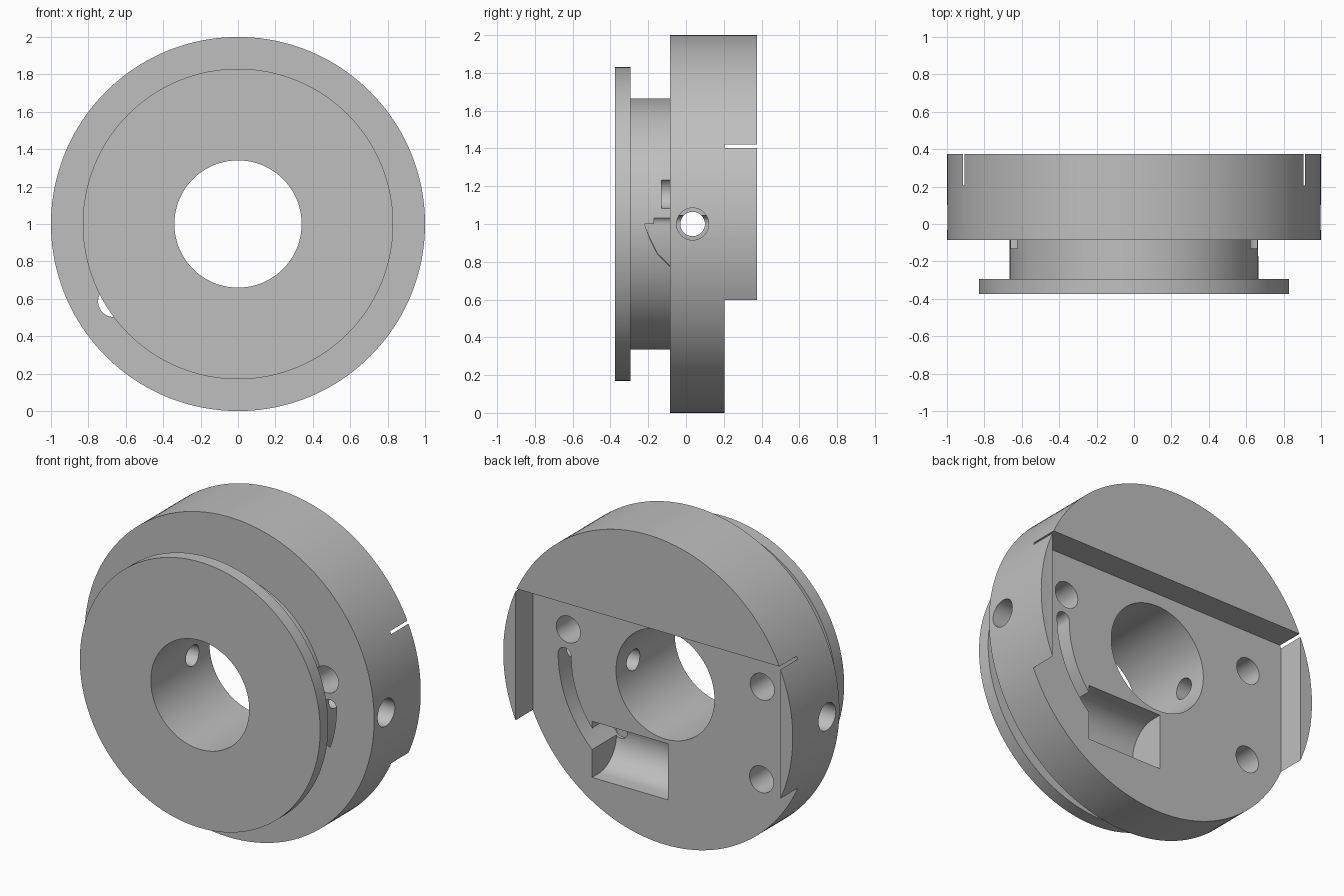
import bpy, bmesh, math
from mathutils import Matrix, Vector

if "Cube" in bpy.data.objects:
    bpy.data.objects.remove(bpy.data.objects["Cube"], do_unlink=True)

CENTRE_Z = 1.0
FLOOR_Y = 0.205      # recessed rear face
SEGMENTS = 160

metal = bpy.data.materials.new("grey_metal")
metal.use_nodes = True
grey = (0.52, 0.52, 0.52, 1)
metal.diffuse_color = grey
metal.node_tree.nodes["Principled BSDF"].inputs["Base Color"].default_value = grey


def make_object(name, bm):
    bmesh.ops.recalc_face_normals(bm, faces=bm.faces)
    mesh = bpy.data.meshes.new(name)
    bm.to_mesh(mesh)
    bm.free()
    mesh.materials.append(metal)
    obj = bpy.data.objects.new(name, mesh)
    bpy.context.collection.objects.link(obj)
    return obj


def cylinder(name, start, end, radius, segments=40):
    start, end = Vector(start), Vector(end)
    axis = end - start
    turn = axis.to_track_quat('Z', 'Y').to_matrix().to_4x4()
    bm = bmesh.new()
    bmesh.ops.create_cone(bm, cap_ends=True, segments=segments, radius1=radius,
                          radius2=radius, depth=axis.length,
                          matrix=Matrix.Translation((start + end) / 2) @ turn)
    return make_object(name, bm)


def box(name, low, high):
    low, high = Vector(low), Vector(high)
    bm = bmesh.new()
    bmesh.ops.create_cube(bm, size=1, matrix=Matrix.Translation((low + high) / 2)
                          @ Matrix.Diagonal((high - low).to_4d()))
    return make_object(name, bm)


def loft(name, rings):
    """Solid through a row of matching closed sections."""
    bm = bmesh.new()
    rows = [[bm.verts.new(p) for p in ring] for ring in rings]
    for a, b in zip(rows, rows[1:]):
        for i in range(len(a)):
            j = (i + 1) % len(a)
            bm.faces.new((a[i], a[j], b[j], b[i]))
    bm.faces.new(rows[0])
    bm.faces.new(rows[-1])
    return make_object(name, bm)


def cut(target, cutter):
    cutter.hide_render = True
    mod = target.modifiers.new("cut", 'BOOLEAN')
    mod.operation = 'DIFFERENCE'
    mod.solver = 'EXACT'
    mod.object = cutter
    bpy.context.view_layer.objects.active = target
    bpy.ops.object.modifier_apply(modifier=mod.name)
    bpy.data.objects.remove(cutter, do_unlink=True)


# Turned hub: front flange, groove, large rear disc and bore
profile = [(0.34, -0.375), (0.83, -0.375), (0.83, -0.295), (0.665, -0.295),
           (0.665, -0.085), (1.0, -0.085), (1.0, 0.375), (0.34, 0.375)]
bm = bmesh.new()
rows = []
for k in range(SEGMENTS):
    t = math.tau * k / SEGMENTS
    rows.append([bm.verts.new((r * math.cos(t), y, CENTRE_Z + r * math.sin(t)))
                 for r, y in profile])
for k in range(SEGMENTS):
    a, b = rows[k], rows[(k + 1) % SEGMENTS]
    for i in range(len(profile)):
        j = (i + 1) % len(profile)
        bm.faces.new((a[i], a[j], b[j], b[i]))
hub = make_object("flanged_hub", bm)

# Rear recess leaves the top segment and two side lugs
cut(hub, box("recess_cutter", (-0.915, FLOOR_Y, -0.2), (0.915, 0.6, 1.42)))

# Trough pocket with a rounded floor
half, mid_z, round_y = 0.175, 0.46, 0.14
section = [(0.3, mid_z + half)]
for k in range(25):
    t = math.pi * k / 24
    section.append((round_y - half * math.sin(t), mid_z + half * math.cos(t)))
section.append((0.3, mid_z - half))
cut(hub, loft("pocket_cutter", [[(x, y, z) for y, z in section] for x in (-0.02, 0.505)]))

# Axial holes: two blind, one through the rear disc
for name, x, z, depth_y in (("left_hole", 0.67, 1.165, -0.13),
                            ("right_hole", -0.67, 1.165, -0.13),
                            ("lower_hole", -0.665, 0.586, -0.2)):
    cut(hub, cylinder(name, (x, depth_y, z), (x, 0.3, z), 0.083))

# Curved slot with a ramped floor and round ends
slot_r, slot_w = 0.695, 0.045
ramp = [(0, -0.22), (7, -0.19), (14, -0.15), (20, -0.083), (28, -0.06), (47, -0.05)]


def slot_point(angle, radius, y):
    t = math.radians(angle)
    return (radius * math.cos(t), y, CENTRE_Z - radius * math.sin(t))


sections = []
for (a0, y0), (a1, y1) in zip(ramp, ramp[1:]):
    for k in range(4):
        sections.append((a0 + (a1 - a0) * k / 4, y0 + (y1 - y0) * k / 4))
sections.append(ramp[-1])
cut(hub, loft("slot_cutter", [[slot_point(a, slot_r - slot_w, y),
                               slot_point(a, slot_r + slot_w, y),
                               slot_point(a, slot_r + slot_w, 0.3),
                               slot_point(a, slot_r - slot_w, 0.3)]
                              for a, y in sections]))
for angle, y in ((0, -0.17), (47, -0.052)):
    cut(hub, cylinder("slot_end", slot_point(angle, slot_r, y),
                      slot_point(angle, slot_r, 0.31), slot_w, 28))

# Radial screw holes with a wider mouth on each side
for side in (-1, 1):
    for inner, outer, radius in ((0.2, 1.2, 0.065), (0.7, 1.2, 0.085)):
        cut(hub, cylinder("screw_hole", (side * inner, 0.035, CENTRE_Z),
                          (side * outer, 0.035, CENTRE_Z), radius))

# Smooth round walls, crisp edges
for obj in bpy.context.selected_objects:
    obj.select_set(False)
hub.select_set(True)
bpy.context.view_layer.objects.active = hub
bpy.ops.object.shade_smooth_by_angle(angle=math.radians(25))
